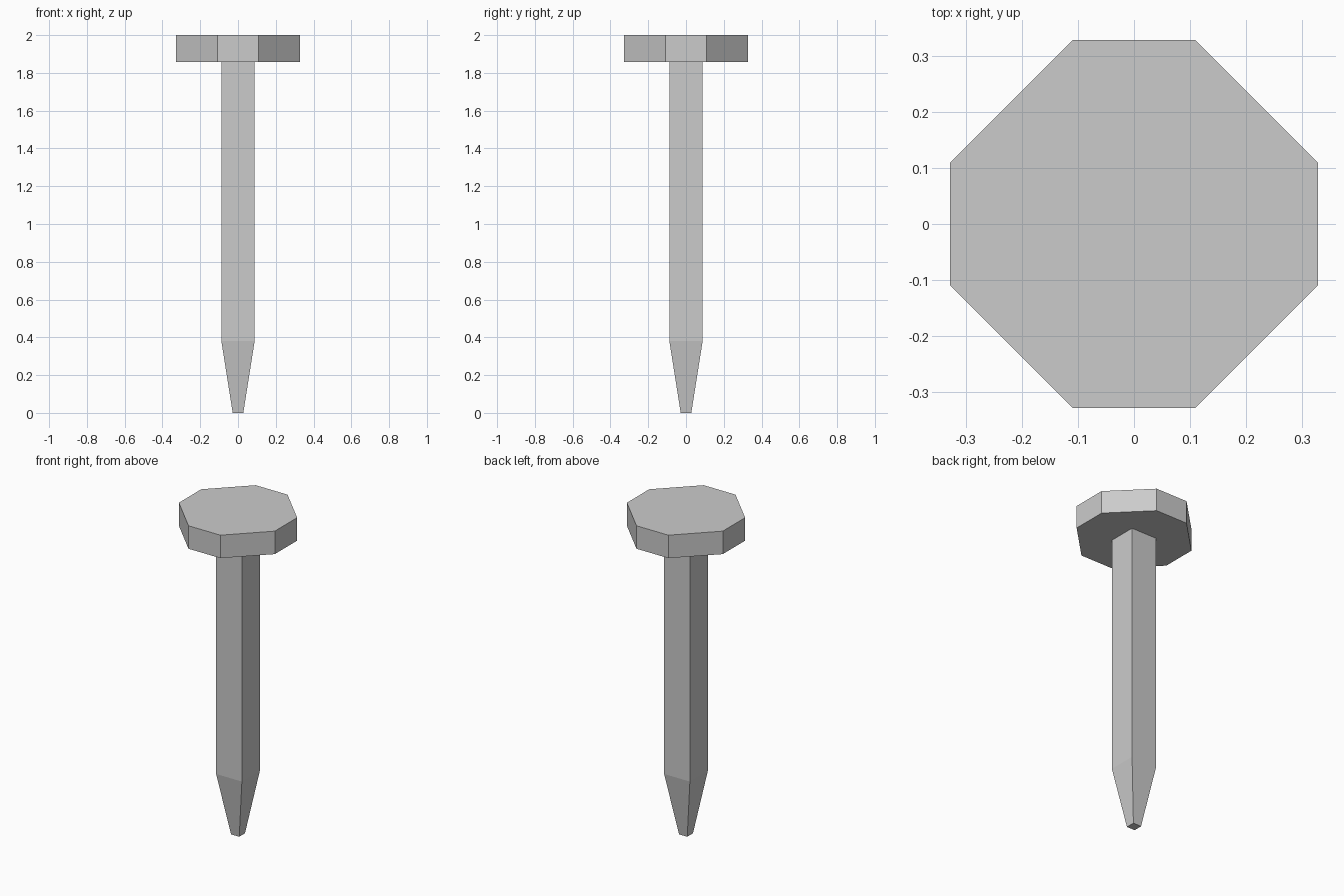
import bpy, bmesh

if "Cube" in bpy.data.objects:
    bpy.data.objects.remove(bpy.data.objects["Cube"])


def loft(name, rings):
    """Closed solid through stacked rings; each ring is (z, list of xy points)."""
    bm = bmesh.new()
    loops = [[bm.verts.new((x, y, z)) for x, y in pts] for z, pts in rings]
    n = len(loops[0])
    for low, high in zip(loops, loops[1:]):
        for i in range(n):
            j = (i + 1) % n
            bm.faces.new((low[i], low[j], high[j], high[i]))
    bm.faces.new(loops[0][::-1])
    bm.faces.new(loops[-1])
    mesh = bpy.data.meshes.new(name)
    bm.to_mesh(mesh)
    bm.free()
    obj = bpy.data.objects.new(name, mesh)
    bpy.context.collection.objects.link(obj)
    return obj


def square(h):
    return [(-h, -h), (h, -h), (h, h), (-h, h)]


def chamfered_square(h, c):
    return [(-c, -h), (c, -h), (h, -c), (h, c),
            (c, h), (-c, h), (-h, c), (-h, -c)]


# Square shank tapering to a blunt tip
loft("nail_shank", [(0, square(0.028)), (0.38, square(0.088)), (1.858, square(0.088))])

# Flat octagonal head
octagon = chamfered_square(0.328, 0.109)
loft("nail_head", [(1.858, octagon), (2.0, octagon)])
